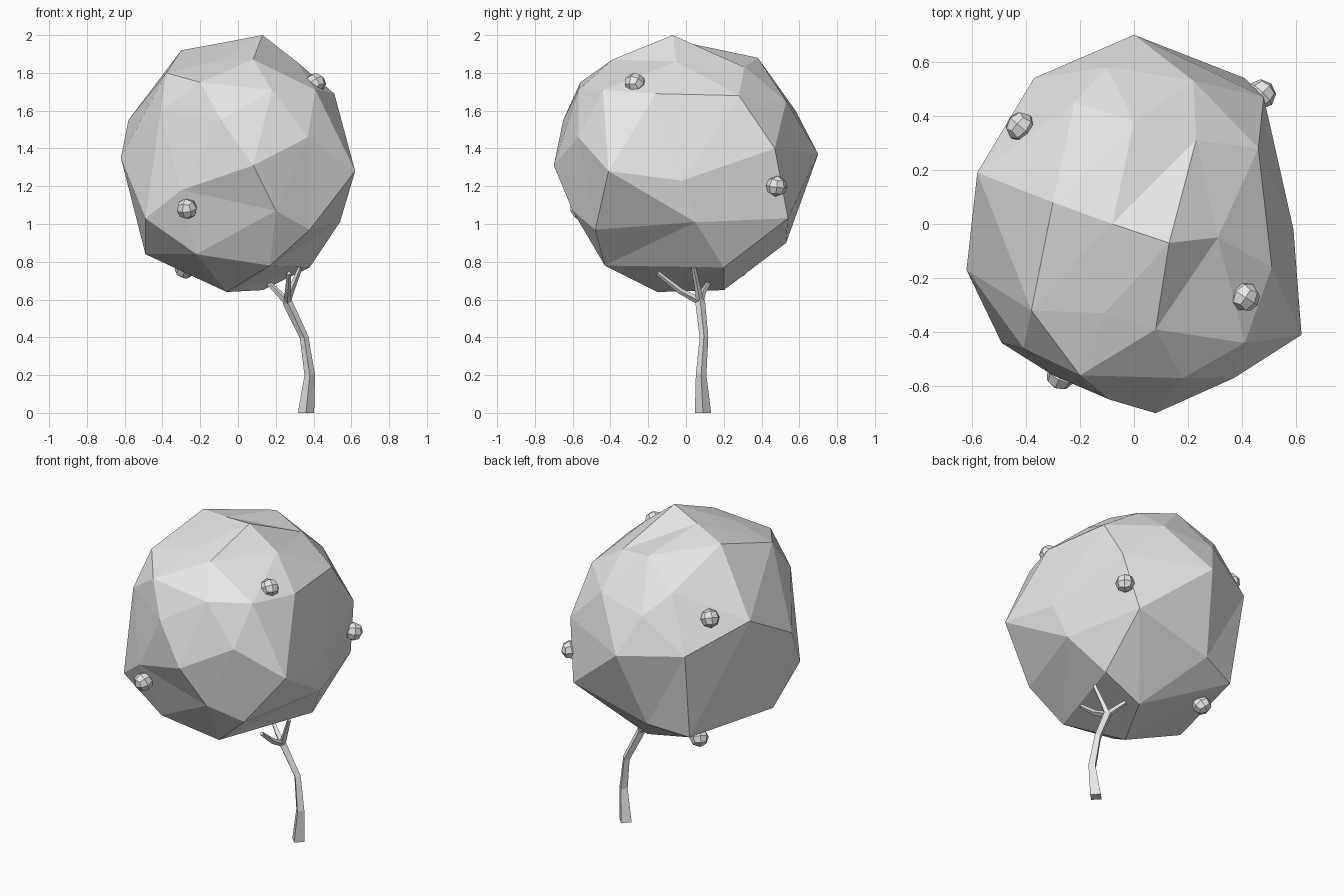
import bpy, bmesh
from mathutils import Vector, Matrix

if "Cube" in bpy.data.objects:
    bpy.data.objects.remove(bpy.data.objects["Cube"], do_unlink=True)

grey = bpy.data.materials.new("light_grey")
grey.use_nodes = True
grey.diffuse_color = (0.8, 0.8, 0.8, 1)
grey.node_tree.nodes["Principled BSDF"].inputs["Base Color"].default_value = (0.8, 0.8, 0.8, 1)


def finish(bm, name):
    """Turn a bmesh into a flat shaded grey object."""
    bmesh.ops.recalc_face_normals(bm, faces=bm.faces)
    mesh = bpy.data.meshes.new(name)
    bm.to_mesh(mesh)
    bm.free()
    mesh.materials.append(grey)
    obj = bpy.data.objects.new(name, mesh)
    bpy.context.collection.objects.link(obj)


def limb(bm, path, sides=4):
    """Loft a tapering limb through (point, radius) pairs."""
    rings = []
    for i, (point, radius) in enumerate(path):
        before, after = path[max(i - 1, 0)][0], path[min(i + 1, len(path) - 1)][0]
        along = Vector(after) - Vector(before)
        if point[2] == 0:
            along = Vector((0, 0, 1))
        turn = Vector((0, 0, 1)).rotation_difference(along.normalized()).to_matrix().to_4x4()
        place = Matrix.Translation(point) @ turn
        circle = bmesh.ops.create_circle(bm, segments=sides, radius=radius, matrix=place)
        rings.append(circle["verts"])
    for low, high in zip(rings, rings[1:]):
        for k in range(sides):
            n = (k + 1) % sides
            bm.faces.new((low[k], low[n], high[n], high[k]))
    bm.faces.new(rings[0])
    bm.faces.new(rings[-1])


# Crown: lumpy ball; corners are wrapped as a round ball, then pulled to their places
centre = Vector((0, 0, 1.31))
corners = (
    (.13, -.07, 2), (0, .38, 1.88), (-.08, 0, 1.96), (-.3, .08, 1.92), (.08, -.39, 1.87),
    (.31, -.05, 1.86), (-.11, -.33, 1.86), (.23, .31, 1.83), (-.38, -.32, 1.8),
    (-.2, -.56, 1.75), (.18, -.57, 1.71), (-.22, .45, 1.73), (.41, -.44, 1.71),
    (.51, -.16, 1.69), (.46, .28, 1.68), (.22, .53, 1.65), (-.41, -.46, 1.6),
    (-.1, .58, 1.6), (-.58, .19, 1.55), (-.09, -.65, 1.55), (.37, -.57, 1.46),
    (-.37, .54, 1.4), (.48, .47, 1.4), (0, .7, 1.37), (-.62, -.17, 1.35),
    (.08, -.7, 1.31), (.62, -.41, 1.28), (.59, -.02, 1.23), (-.3, -.56, 1.18),
    (.2, -.6, 1.07), (.41, .54, 1.03), (-.49, -.44, 1.03), (.54, .05, 1.01),
    (.38, -.48, .97), (-.34, .45, .85), (-.1, .53, .9), (-.22, -.45, .84),
    (-.49, -.17, .84), (.17, -.43, .78), (.38, .2, .77), (.13, .2, .65), (-.06, -.15, .64))
bm = bmesh.new()
pulls = [(bm.verts.new((Vector(c) - centre).normalized()), c) for c in corners]
bmesh.ops.convex_hull(bm, input=bm.verts)
for vert, place in pulls:
    vert.co = place
# Fold the dent beside the peak
ridge = bm.edges.get((pulls[0][0], pulls[1][0]))
if ridge:
    bmesh.utils.edge_rotate(ridge)
finish(bm, "crown")

# Trunk with three branches reaching into the crown
fork = (.26, .075, .59)
branches = (((.21, .09, .64), (.16, .12, .69)),
            ((.265, -.03, .645), (.27, -.15, .74)),
            ((.29, .06, .67), (.33, .04, .77)))
bm = bmesh.new()
limb(bm, [((.36, .09, 0), .043), ((.38, .08, .2), .028), ((.35, .095, .4), .023), (fork, .026)])
for middle, tip in branches:
    limb(bm, [(fork, .02), (middle, .016), (tip, .012)])
finish(bm, "trunk")

# Fruits: small rounded cubes sitting on the crown
spots = ((.41, -.27, 1.745), (.47, .48, 1.2), (-.27, -.56, 1.08),
         (-.28, .27, .765), (-.42, .36, 1.59))
for number, spot in enumerate(spots, 1):
    bm = bmesh.new()
    bmesh.ops.create_cube(bm, size=1)
    bmesh.ops.subdivide_edges(bm, edges=bm.edges, cuts=1, use_grid_fill=True)
    for v in bm.verts:
        v.co = v.co.normalized() * .056
    outward = (Vector(spot) - centre).to_track_quat("Z", "Y").to_matrix().to_4x4()
    bm.transform(Matrix.Translation(spot) @ outward)
    finish(bm, f"fruit_{number}")
